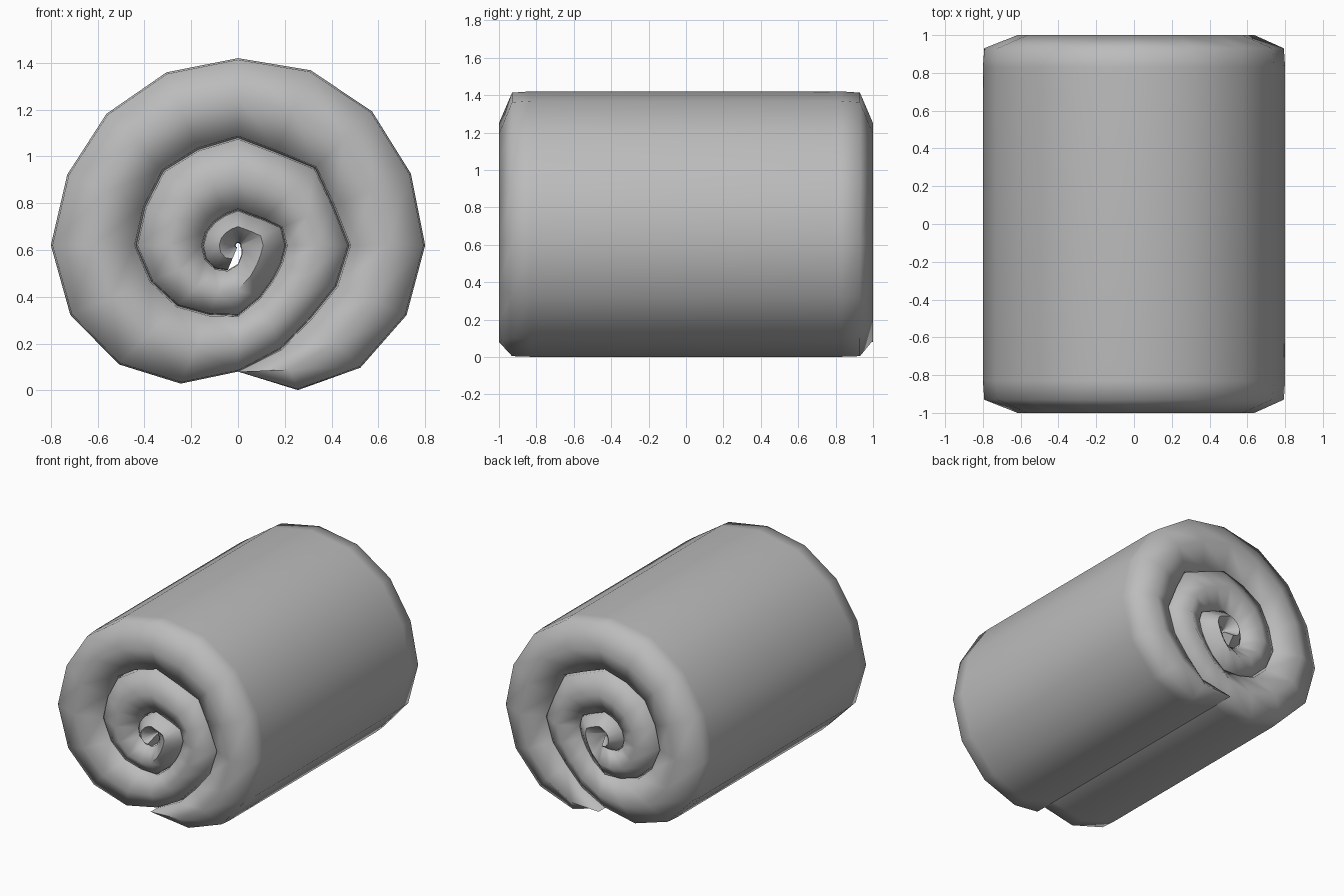
import bpy, bmesh, math
from mathutils import Vector

cube = bpy.data.objects.get("Cube")
if cube:
    bpy.data.objects.remove(cube, do_unlink=True)

STEPS = 16          # points per turn of the spiral
CENTRE_Z = 0.62

# Spiral edge of the rolled sheet: radius at equal angles, outside to core
OUTER = [.54, .67, .74, .78, .8, .80, .81, .81, .80, .80, .795, .79, .8, .776, .72, .64]
MIDDLE = [.54, .48, .44, .455, .475, .44, .467, .43, .46, .443, .45, .43, .435, .40, .365, .32]
INNER = [.30, .243, .21, .20, .205, .20, .155, .14, .15, .14, .14, .145, .15, .15, .14, .115]
CORE = [.08, .04, .02] + [.01] * 13
RADII = OUTER + MIDDLE + INNER + CORE

# Half of the sheet's cross-section: position across the thickness, depth
HALF = [(.0, .83), (.02, .93), (.5, 1.0), (.98, .93), (1.0, .83)]
SECTION = HALF + [(t, -y) for t, y in reversed(HALF)]


def edge_point(i):
    a = math.radians(-90) + i * math.tau / STEPS
    return Vector((RADII[i] * math.cos(a), 0, CENTRE_Z + RADII[i] * math.sin(a)))


# Each layer spans from the spiral edge to the same edge one turn further in
bm = bmesh.new()
rings = []
for i in range(3 * STEPS):
    outside, inside = edge_point(i), edge_point(i + STEPS)
    ring = []
    for t, y in SECTION:
        p = outside.lerp(inside, t)
        ring.append(bm.verts.new((p.x, y, p.z)))
    rings.append(ring)

count = len(SECTION)
for a, b in zip(rings, rings[1:]):
    for k in range(count):
        n = (k + 1) % count
        bm.faces.new((a[k], a[n], b[n], b[k]))
bm.faces.new(rings[0])
bm.faces.new(list(reversed(rings[-1])))

# Merge the tapered tip of the sheet only, so that touching layers stay apart
bmesh.ops.remove_doubles(bm, verts=rings[0], dist=0.002)
bmesh.ops.recalc_face_normals(bm, faces=bm.faces)

mesh = bpy.data.meshes.new("rolled_mat")
bm.to_mesh(mesh)
bm.free()
mat_object = bpy.data.objects.new("rolled_mat", mesh)
bpy.context.collection.objects.link(mat_object)

# Plain grey fabric
grey = bpy.data.materials.new("grey_fabric")
grey.use_nodes = True
colour = (0.5, 0.5, 0.5, 1)
grey.diffuse_color = colour
grey.node_tree.nodes["Principled BSDF"].inputs["Base Color"].default_value = colour
mesh.materials.append(grey)

bpy.ops.object.select_all(action='DESELECT')
mat_object.select_set(True)
bpy.context.view_layer.objects.active = mat_object
bpy.ops.object.shade_smooth_by_angle(angle=math.radians(75))
